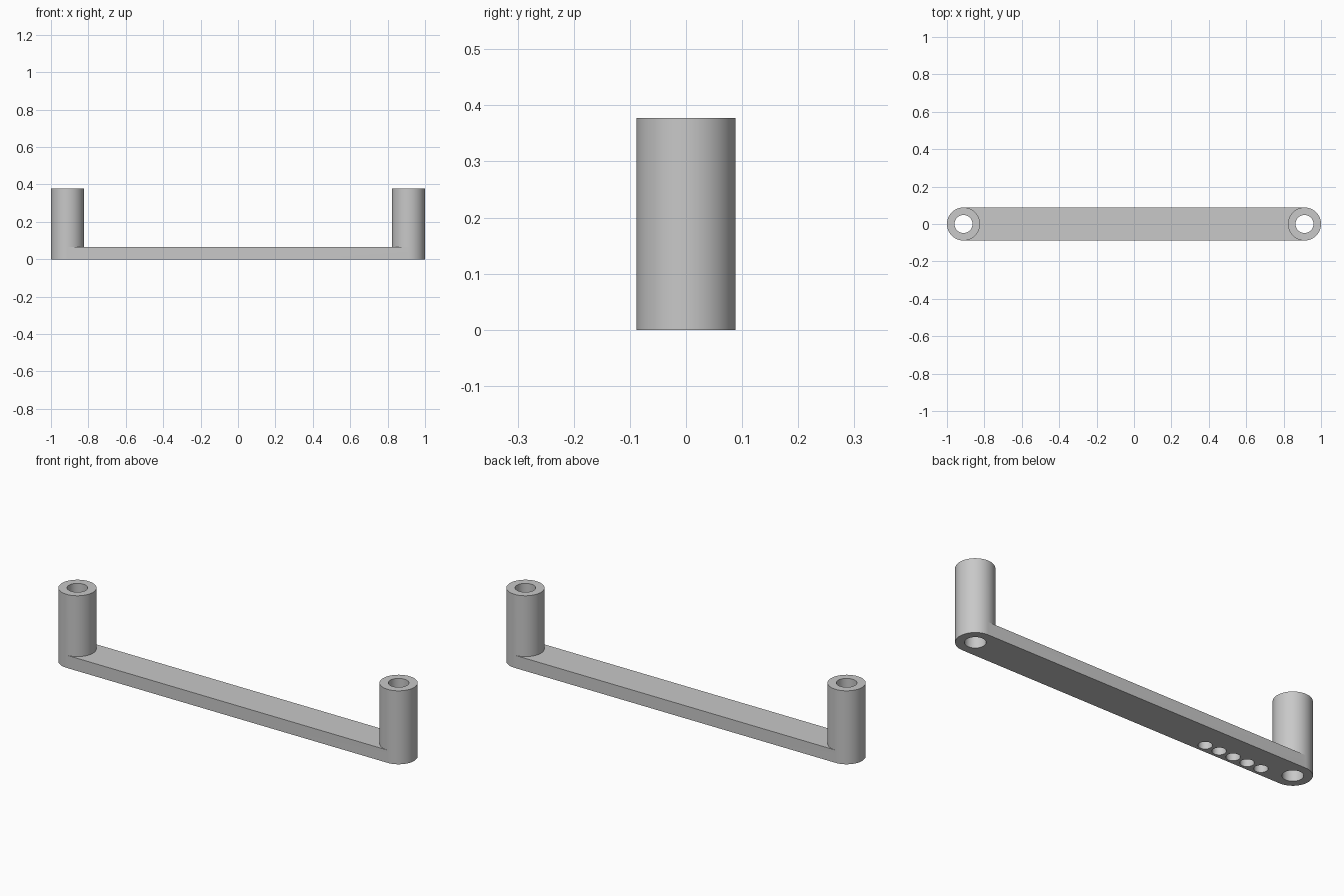
import bpy, bmesh
from math import pi, cos, sin, radians

cube = bpy.data.objects.get("Cube")
if cube:
    bpy.data.objects.remove(cube, do_unlink=True)

R, BORE = 0.0885, 0.048            # post radius, through-bore radius
CX = 1 - R                         # post centre distance from the middle
BAR_TOP, HEIGHT = 0.065, 0.377
SEG = 64

grey = bpy.data.materials.new("grey")
grey.use_nodes = True
color = (0.58, 0.58, 0.58, 1)
grey.diffuse_color = color
grey.node_tree.nodes["Principled BSDF"].inputs["Base Color"].default_value = color


def point(side, radius, k, z):
    a = 2 * pi * k / SEG
    return (side * CX + radius * cos(a), radius * sin(a), z)


def face(bm, points):
    return bm.faces.new([bm.verts.new(p) for p in points])


def make_object(name, bm):
    mesh = bpy.data.meshes.new(name)
    bm.to_mesh(mesh)
    bm.free()
    obj = bpy.data.objects.new(name, mesh)
    bpy.context.collection.objects.link(obj)
    mesh.materials.append(grey)
    return obj


bm = bmesh.new()

# Hollow end posts, open where the bar runs into them
rings = [(R, 0), (R, BAR_TOP), (R, HEIGHT), (BORE, HEIGHT), (BORE, 0), (R, 0)]
for side in (1, -1):
    for i, ((r0, z0), (r1, z1)) in enumerate(zip(rings, rings[1:])):
        for k in range(SEG):
            if i == 0 and side * cos(2 * pi * (k + 0.5) / SEG) < 0:
                continue
            face(bm, [point(side, r0, k, z0), point(side, r0, k + 1, z0),
                      point(side, r1, k + 1, z1), point(side, r1, k, z1)])

# Flat bar whose ends follow the curve of the posts
q = SEG // 4
for z in (0, BAR_TOP):
    face(bm, [point(1, R, k, z) for k in range(q, 3 * q + 1)]
         + [point(-1, R, k, z) for k in range(3 * q, 5 * q + 1)])
for k in (q, 3 * q):
    face(bm, [point(1, R, k, 0), point(-1, R, k, 0),
              point(-1, R, k, BAR_TOP), point(1, R, k, BAR_TOP)])

bmesh.ops.remove_doubles(bm, verts=bm.verts, dist=0.0001)
bmesh.ops.recalc_face_normals(bm, faces=bm.faces)
handle = make_object("handle_with_posts", bm)

# Row of five blind holes under one end
bm = bmesh.new()
DEPTH = 0.045
for i in range(5):
    made = bmesh.ops.create_cone(bm, cap_ends=True, segments=32, radius1=0.032,
                                 radius2=0.032, depth=2 * DEPTH)
    bmesh.ops.translate(bm, verts=made["verts"], vec=(-0.765 + 0.08 * i, -0.043, 0))
cutter = make_object("blind_hole_cutter", bm)
cutter.hide_render = True

cut = handle.modifiers.new("blind_holes", "BOOLEAN")
cut.operation = "DIFFERENCE"
cut.solver = "EXACT"
cut.object = cutter

bpy.ops.object.select_all(action="DESELECT")
handle.select_set(True)
bpy.context.view_layer.objects.active = handle
bpy.ops.object.modifier_apply(modifier=cut.name)
bpy.data.objects.remove(cutter, do_unlink=True)
bpy.ops.object.shade_smooth_by_angle(angle=radians(30))
